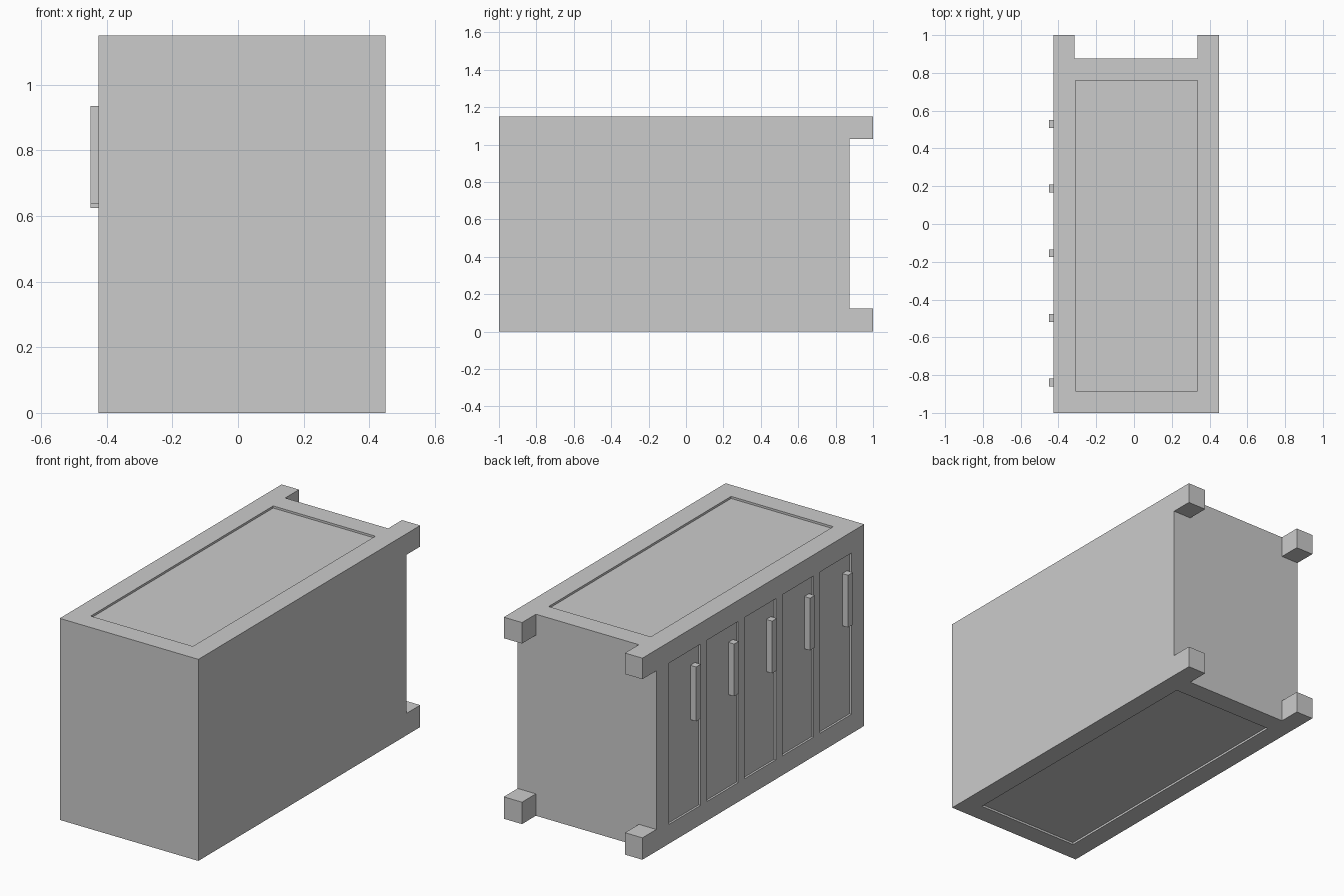
import bpy

if "Cube" in bpy.data.objects:
    bpy.data.objects.remove(bpy.data.objects["Cube"])

X0, X1 = -0.425, 0.45      # side faces of the cabinet
H = 1.15                   # height
DEPTH = 0.012              # recess depth of the panels


def box(name, lo, hi):
    centre = [(a + b) / 2 for a, b in zip(lo, hi)]
    bpy.ops.mesh.primitive_cube_add(size=1, location=centre)
    ob = bpy.context.object
    ob.name = name
    ob.scale = [b - a for a, b in zip(lo, hi)]
    bpy.ops.object.transform_apply(location=True, rotation=False, scale=True)
    return ob


def cut(target, lo, hi):
    cutter = box("cutter", lo, hi)
    cutter.hide_render = True
    mod = target.modifiers.new("cut", 'BOOLEAN')
    mod.operation = 'DIFFERENCE'
    mod.solver = 'EXACT'
    mod.object = cutter
    bpy.context.view_layer.objects.active = target
    bpy.ops.object.modifier_apply(modifier=mod.name)
    bpy.data.objects.remove(cutter)


# Cabinet block; the cross-shaped cut at the back leaves four corner feet
body = box("cabinet_body", (X0, -1, 0), (X1, 1, H))
cut(body, (-0.315, 0.875, -1), (0.335, 2, 2))
cut(body, (-1, 0.875, 0.125), (1, 2, 1.03))

# Recessed panels on the top and underside
cut(body, (-0.31, -0.885, H - DEPTH), (0.335, 0.76, H + 0.1))
cut(body, (-0.31, -0.885, -0.1), (0.335, 0.76, DEPTH))

# Five recessed doors on the left side, each with a bar handle
for i in range(5):
    y = 0.76 - i * 0.3405
    cut(body, (X0 - 0.1, y - 0.283, 0.11), (X0 + DEPTH, y, 1.03))
    yc = 0.53 - i * 0.3425
    bottom = 0.625 if i == 0 else 0.637
    box(f"door_handle_{i + 1}", (-0.45, yc - 0.021, bottom),
        (X0 + DEPTH, yc + 0.021, 0.935))
